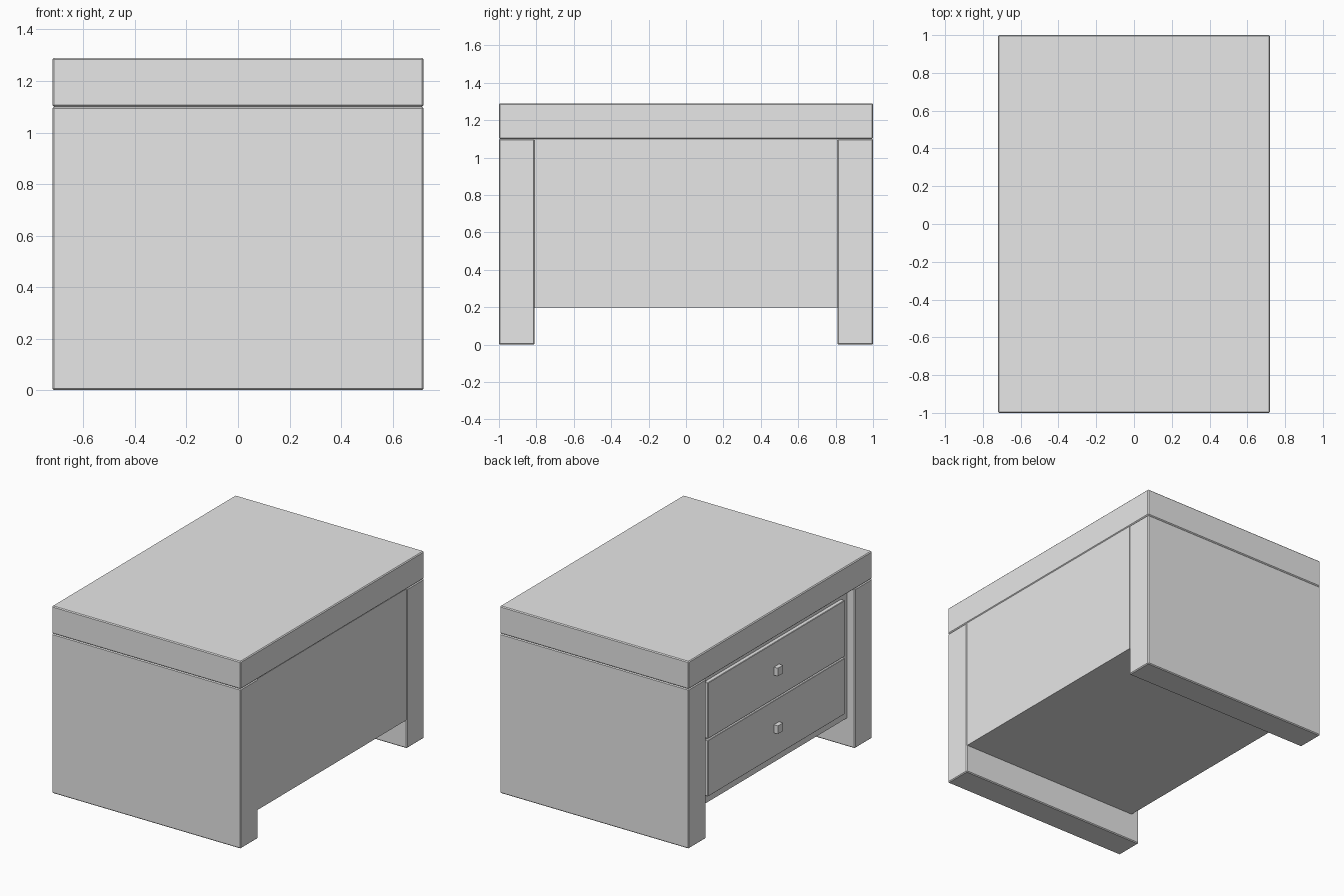
import bpy
from mathutils import Vector

# Remove the default object
cube = bpy.data.objects.get("Cube")
if cube:
    bpy.data.objects.remove(cube, do_unlink=True)

# Single plain grey material
grey = bpy.data.materials.new("plain grey")
grey.use_nodes = True
colour = (0.8, 0.8, 0.8, 1)
grey.diffuse_color = colour
grey.node_tree.nodes["Principled BSDF"].inputs["Base Color"].default_value = colour


def box(name, low, high, bevel=0.0):
    """Box between two opposite corners, with an optional edge chamfer."""
    low, high = Vector(low), Vector(high)
    bpy.ops.mesh.primitive_cube_add(size=1, location=(low + high) / 2)
    obj = bpy.context.object
    obj.name = name
    obj.data.name = name
    obj.scale = high - low
    bpy.ops.object.transform_apply(location=False, rotation=False, scale=True)
    obj.data.materials.append(grey)
    if bevel:
        mod = obj.modifiers.new("edge chamfer", "BEVEL")
        mod.width = bevel
        mod.segments = 1
    return obj


HALF_X = 0.72      # half depth of the cabinet
INNER_Y = 0.81     # inner face of the side panels
TOP_Z = 1.1        # underside of the tabletop
BASE_Z = 0.195     # underside of the drawer case
MID_Z = (BASE_Z + TOP_Z) / 2
CASE_X = -0.66     # open face of the drawer case
FRONT_X = -0.69    # outer face of the drawer fronts

# Tabletop and thick side panels
box("tabletop", (-HALF_X, -1, TOP_Z), (HALF_X, 1, 1.29), 0.006)
for side, y0, y1 in (("front", -1, -INNER_Y), ("back", INNER_Y, 1)):
    box(side + "_side_panel", (-HALF_X, y0, 0), (HALF_X, y1, TOP_Z), 0.006)

# Two stacked drawer cases, each with a front and a square knob
for level, z0, z1 in (("lower", BASE_Z, MID_Z), ("upper", MID_Z, TOP_Z)):
    box(level + "_drawer_case", (CASE_X, -INNER_Y, z0),
        (HALF_X - 0.004, INNER_Y, z1))
    f0 = z0 + (0.06 if level == "lower" else 0.005)
    f1 = z1 - (0.06 if level == "upper" else 0.005)
    box(level + "_drawer_front", (FRONT_X, -0.745, f0),
        (CASE_X, 0.745, f1), 0.003)
    mid = (f0 + f1) / 2
    box(level + "_knob", (-HALF_X, -0.028, mid - 0.028),
        (FRONT_X, 0.028, mid + 0.028))
